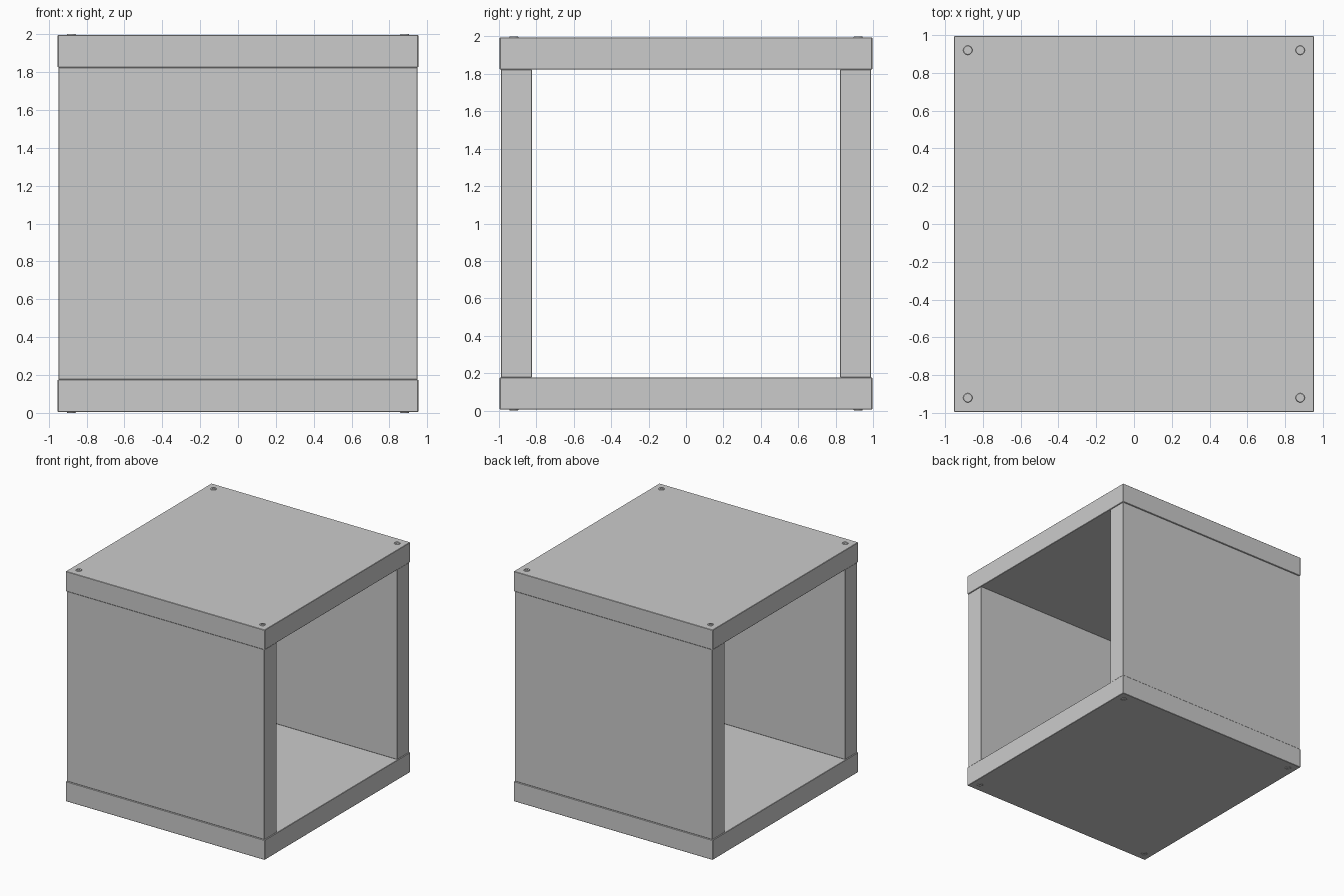
import bpy
import math

if "Cube" in bpy.data.objects:
    bpy.data.objects.remove(bpy.data.objects["Cube"])


def panel(name, size, centre):
    """Board with a very fine edge bevel."""
    bpy.ops.mesh.primitive_cube_add(size=1, location=centre)
    ob = bpy.context.object
    ob.name = name
    ob.scale = size
    bpy.ops.object.transform_apply(location=False, rotation=False, scale=True)
    bev = ob.modifiers.new("edge", 'BEVEL')
    bev.width = 0.003
    bev.segments = 1
    return ob


def slot_cutter(name, size, z):
    """Hidden box that cuts one arm of the cross recess."""
    bpy.ops.mesh.primitive_cube_add(size=1, location=(0, 0, z))
    ob = bpy.context.object
    ob.name = name
    ob.scale = size
    bpy.ops.object.transform_apply(location=False, rotation=False, scale=True)
    return ob


# Top and bottom boards
for name, z in (("bottom_board", 0.091), ("top_board", 1.909)):
    panel(name, (1.904, 1.992, 0.172), (0, 0, z))

# Front and back boards, slightly inset from the top and bottom
for name, s in (("front_board", -1), ("back_board", 1)):
    panel(name, (1.894, 0.166, 1.646), (0, s * 0.907, 1.0))

# Screw head with a cross recess, modelled once at the origin
bpy.ops.mesh.primitive_cone_add(vertices=24, radius1=0.026, radius2=0.022,
                                depth=0.008, location=(0, 0, 0))
head = bpy.context.object
head.name = "screw_head"
cutters = [slot_cutter("slot_a", (0.03, 0.007, 0.01), 0.006),
           slot_cutter("slot_b", (0.007, 0.03, 0.01), 0.006)]
for c in cutters:
    m = head.modifiers.new("slot", 'BOOLEAN')
    m.operation = 'DIFFERENCE'
    m.solver = 'EXACT'
    m.object = c
bpy.context.view_layer.update()
deps = bpy.context.evaluated_depsgraph_get()
mesh = bpy.data.meshes.new_from_object(head.evaluated_get(deps))
for ob in cutters + [head]:
    bpy.data.objects.remove(ob)

# A screw in every corner of the top and bottom boards
for side, z, flip in (("top", 1.996, 0), ("bottom", 0.004, math.pi)):
    for fb, y in (("front", -0.92), ("back", 0.92)):
        for lr, x in (("left", -0.88), ("right", 0.88)):
            s = bpy.data.objects.new(f"{side}_{fb}_{lr}_screw", mesh)
            s.location = (x, y, z)
            s.rotation_euler = (flip, 0, 0)
            bpy.context.collection.objects.link(s)
